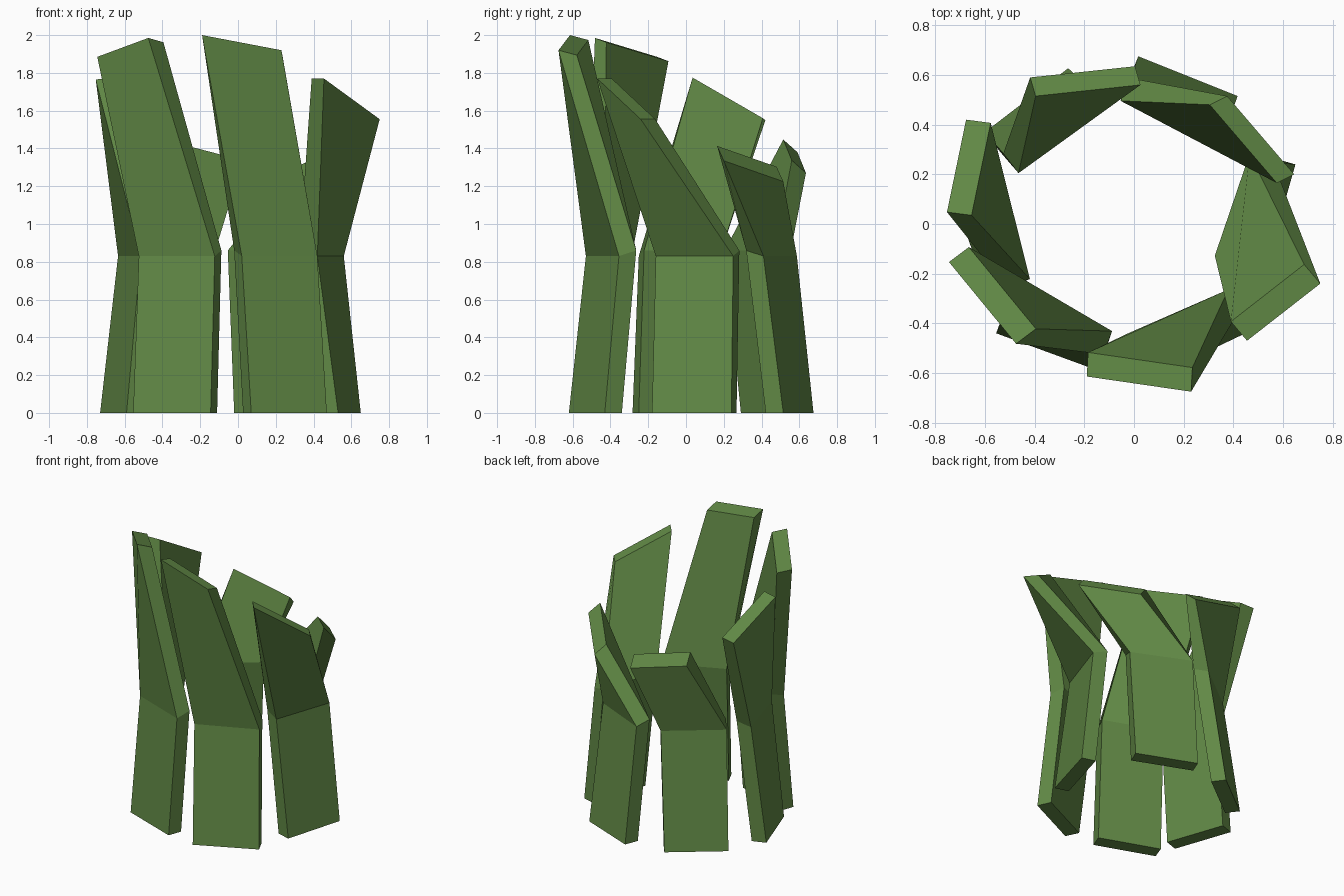
import bpy, bmesh
from mathutils import Vector

if "Cube" in bpy.data.objects:
    bpy.data.objects.remove(bpy.data.objects["Cube"])

THICK, BEND_Z = 0.1, 0.83

green = bpy.data.materials.new("leaf_green")
green.diffuse_color = (0.12, 0.25, 0.06, 1)
green.use_nodes = True
green.node_tree.nodes["Principled BSDF"].inputs["Base Color"].default_value = green.diffuse_color


def section(x0, y0, x1, y1, z, inner_z):
    """Rectangular plank section: outer edge plus an inner edge one thickness inward."""
    a, b = Vector((x0, y0, z)), Vector((x1, y1, z))
    d = (b - a).normalized()
    off = Vector((-d.y, d.x, 0)) * THICK + Vector((0, 0, inner_z - z))
    return [a, b, b + off, a + off]


def plank(name, foot, bend, top_a, top_b, inward):
    """Bent plank lofted through foot, bend and slanted top sections."""
    a, b, off = Vector(top_a), Vector(top_b), Vector(inward)
    loops = [section(*foot, 0, 0),
             section(*bend, BEND_Z, BEND_Z + 0.03),
             [a, b, b + off, a + off]]
    bm = bmesh.new()
    rings = [[bm.verts.new(p) for p in loop] for loop in loops]
    for low, high in zip(rings, rings[1:]):
        for i in range(4):
            j = (i + 1) % 4
            bm.faces.new((low[i], low[j], high[j], high[i]))
    bm.faces.new(rings[0][::-1])
    bm.faces.new(rings[-1])
    bmesh.ops.recalc_face_normals(bm, faces=bm.faces)
    mesh = bpy.data.meshes.new(name)
    bm.to_mesh(mesh)
    bm.free()
    mesh.materials.append(green)
    bpy.context.collection.objects.link(bpy.data.objects.new(name, mesh))


# Ring of six planks, counter-clockwise: outer edge at foot, at bend,
# the two outer top corners, then the inward offset of the top
plank("front_plank", (.07, -.62, .47, -.43), (.02, -.53, .42, -.355),
      (-.19, -.614, 2.0), (.23, -.675, 1.92), (.005, .097, -.026))
plank("right_plank", (.53, -.18, .65, .24), (.42, -.16, .56, .25),
      (.455, -.47, 1.77), (.75, -.24, 1.555), (-.065, .077, 0))
plank("back_right_plank", (.417, .515, .017, .675), (.38, .41, -.013, .587),
      (.645, .20, 1.335), (.375, .515, 1.225), (-.07, -.035, .078))
plank("back_left_plank", (-.265, .627, -.60, .37), (-.181, .549, -.526, .284),
      (.004, .635, 1.27), (-.418, .59, 1.38), (.022, -.075, .067))
plank("left_plank", (-.73, .12, -.59, -.283), (-.635, .16, -.515, -.25),
      (-.676, .42, 1.55), (-.753, .048, 1.765), (.099, -.013, .01))
plank("front_left_plank", (-.555, -.44, -.145, -.59), (-.525, -.375, -.123, -.525),
      (-.745, -.153, 1.885), (-.475, -.482, 1.985), (.08, .06, -.023))
